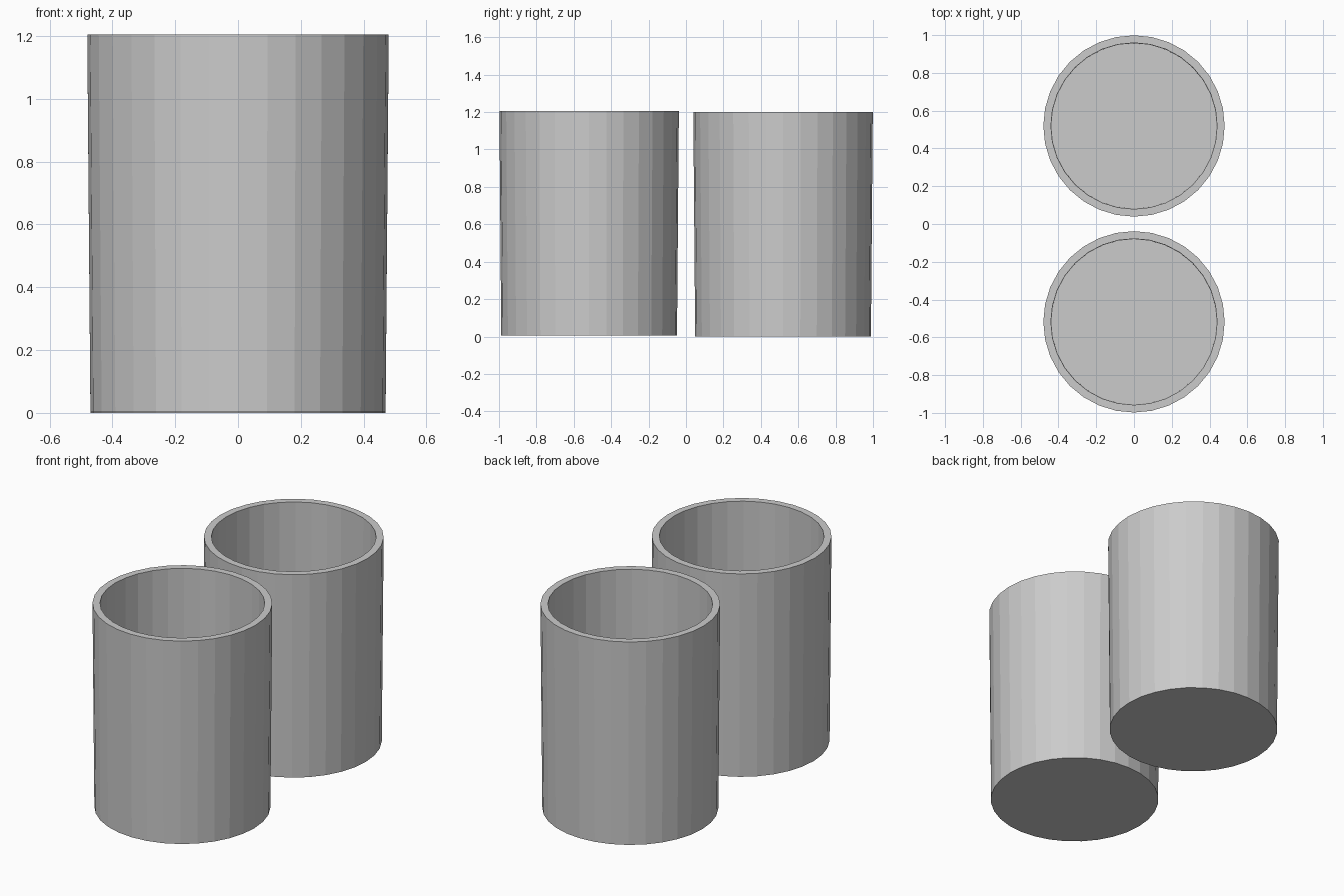
import bpy, bmesh, math

if "Cube" in bpy.data.objects:
    bpy.data.objects.remove(bpy.data.objects["Cube"])

SIDES = 32

# single plain grey for both cups
grey = bpy.data.materials.new("light_grey")
grey.diffuse_color = (0.6, 0.6, 0.6, 1)
grey.use_nodes = True
grey.node_tree.nodes["Principled BSDF"].inputs["Base Color"].default_value = grey.diffuse_color

# (radius, height) from outer base, up the wall, over the rim, down to inner floor
PROFILE = [(0.47, 0.0), (0.48, 1.2), (0.44, 1.2), (0.438, 0.04)]


def make_cup(name, y, z):
    bm = bmesh.new()
    rings = []
    for r, h in PROFILE:
        rings.append([bm.verts.new((r * math.cos(2 * math.pi * i / SIDES),
                                    r * math.sin(2 * math.pi * i / SIDES), h))
                      for i in range(SIDES)])
    # walls and rim
    for a, b in zip(rings, rings[1:]):
        for i in range(SIDES):
            j = (i + 1) % SIDES
            bm.faces.new((a[i], a[j], b[j], b[i]))
    # base underside and inner floor
    bm.faces.new(rings[0][::-1])
    bm.faces.new(rings[-1])
    mesh = bpy.data.meshes.new(name)
    bm.to_mesh(mesh)
    bm.free()
    mesh.materials.append(grey)
    cup = bpy.data.objects.new(name, mesh)
    cup.location = (0, y, z)
    bpy.context.collection.objects.link(cup)


# the front cup sits very slightly higher
make_cup("back_cup", 0.519, 0.0)
make_cup("front_cup", -0.518, 0.005)
